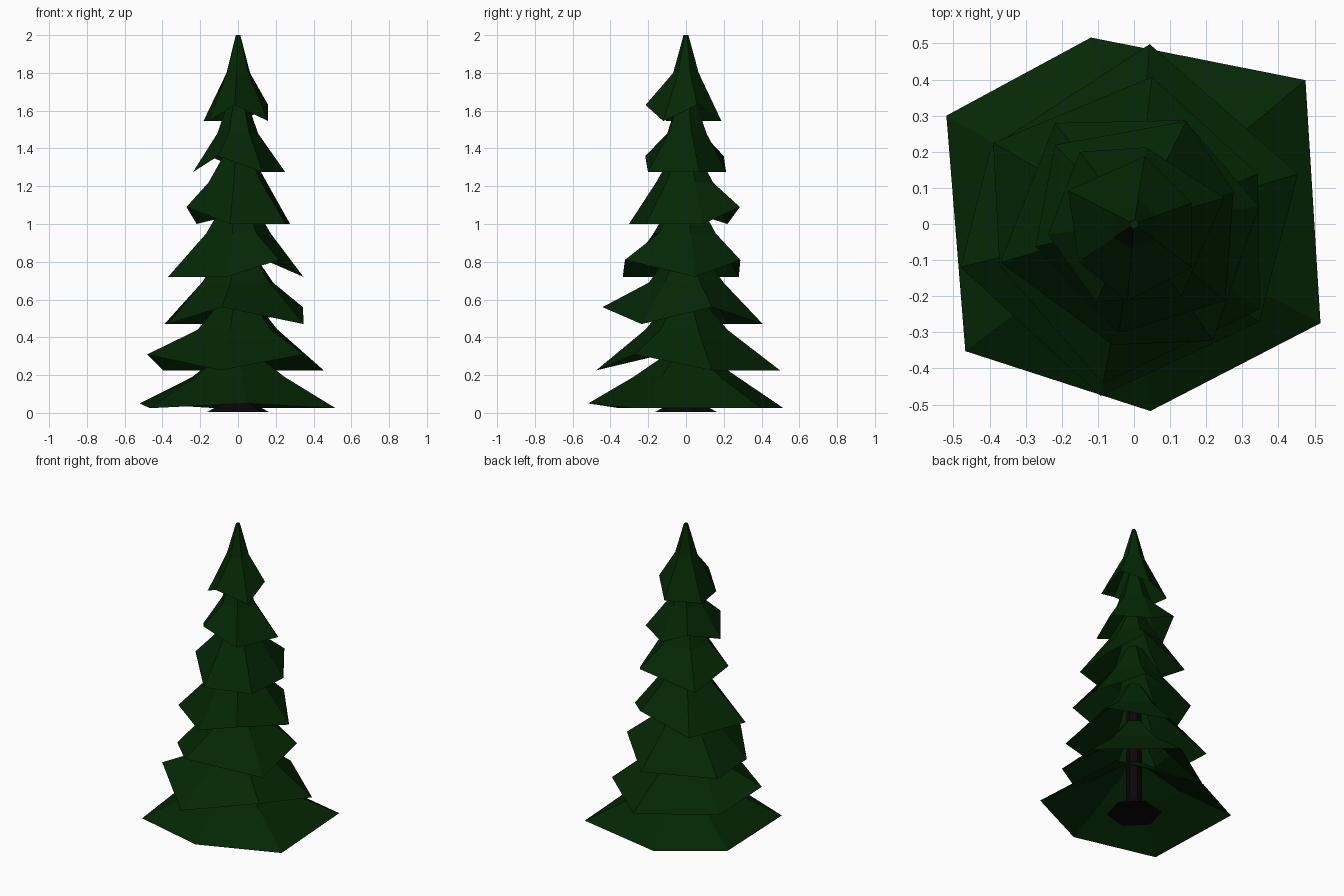
import bpy
import math

default = bpy.data.objects.get("Cube")
if default:
    bpy.data.objects.remove(default, do_unlink=True)


def make_material(name, rgb):
    mat = bpy.data.materials.new(name)
    mat.use_nodes = True
    color = (*rgb, 1.0)
    mat.diffuse_color = color
    mat.node_tree.nodes["Principled BSDF"].inputs["Base Color"].default_value = color
    return mat


def polar_ring(points, height):
    """Turn (angle in degrees, radius) pairs into a ring; height may vary by index."""
    return [
        (r * math.cos(math.radians(a)), r * math.sin(math.radians(a)), height(i))
        for i, (a, r) in enumerate(points)
    ]


def loft(name, rings, material, cap_bottom=False):
    """Join rings of equal size, bottom to top, and close the top."""
    count = len(rings[0])
    verts = [v for ring in rings for v in ring]
    faces = []
    for level in range(len(rings) - 1):
        for i in range(count):
            j = (i + 1) % count
            low, high = level * count, (level + 1) * count
            faces.append((low + i, low + j, high + j, high + i))
    faces.append(tuple(range(len(verts) - count, len(verts))))
    if cap_bottom:
        faces.append(tuple(reversed(range(count))))
    mesh = bpy.data.meshes.new(name)
    mesh.from_pydata(verts, [], faces)
    mesh.materials.append(material)
    obj = bpy.data.objects.new(name, mesh)
    bpy.context.collection.objects.link(obj)


def branch_tier(name, rim, base, lift, lifted, mid, top, material):
    """Open, ragged six-sided skirt: drooping rim, bend ring, narrow top."""
    rim = sorted((angle % 360, radius) for angle, radius in rim)
    raised = [angle % 360 for angle in lifted]
    angles = [angle for angle, _ in rim]
    rings = [
        polar_ring(rim, lambda i: base + lift * (angles[i] in raised)),
        polar_ring([(a, mid[0]) for a in angles], lambda i: mid[1]),
        polar_ring([(a, top[0]) for a in angles], lambda i: top[1]),
    ]
    loft(name, rings, material)


needle_green = make_material("needle green", (0.0012, 0.0205, 0.0012))
bark_brown = make_material("dark bark", (0.0036, 0.0021, 0.0028))

# Trunk with a flared foot
trunk_profile = [(0.168, 0.005), (0.15, 0.015), (0.08, 0.05), (0.05, 0.1), (0.045, 0.74)]
loft(
    "trunk",
    [polar_ring([(60 * k + 15, r) for k in range(6)], lambda i, z=z: z) for r, z in trunk_profile],
    bark_brown,
    cap_bottom=True,
)

# Branch tiers: rim as (angle, radius), rim height, lift, lifted angles, bend, top
tiers = {
    "bottom_tier": (
        [(103, .53), (40, .62), (-28, .585), (-85, .52), (-143, .585), (150, .60)],
        .025, .025, (-85, 150), (.28, .19), (.06, .34)),
    "second_tier": (
        [(85, .5), (17, .475), (-38, .44), (-101, .485), (-166, .495), (152, .45)],
        .225, .085, (-38, -166), (.22, .44), (.06, .63)),
    "third_tier": (
        [(83, .41), (22, .37), (-34, .42), (-101, .45), (-163, .39), (150, .45)],
        .47, .09, (22, -101), (.2, .69), (.055, .89)),
    "fourth_tier": (
        [(64, .32), (8, .35), (-56, .39), (-100, .34), (-164, .385), (128, .355)],
        .72, .09, (64, -56), (.175, .95), (.05, 1.16)),
    "fifth_tier": (
        [(63, .32), (18, .29), (-40, .33), (-98, .305), (-167, .28), (135, .31)],
        1.0, .09, (63, -167), (.16, 1.22), (.045, 1.42)),
    "sixth_tier": (
        [(81, .215), (16, .26), (-57, .24), (-116, .24), (-173, .24), (127, .25)],
        1.275, .085, (-116, 127), (.11, 1.48), (.04, 1.68)),
    "crown_tier": (
        [(81, .19), (20, .17), (-37, .2), (-95, .215), (-146, .185), (153, .205)],
        1.545, .085, (20, -95), (.068, 1.8), (.013, 2.0)),
}
for name, spec in tiers.items():
    branch_tier(name, *spec, needle_green)
